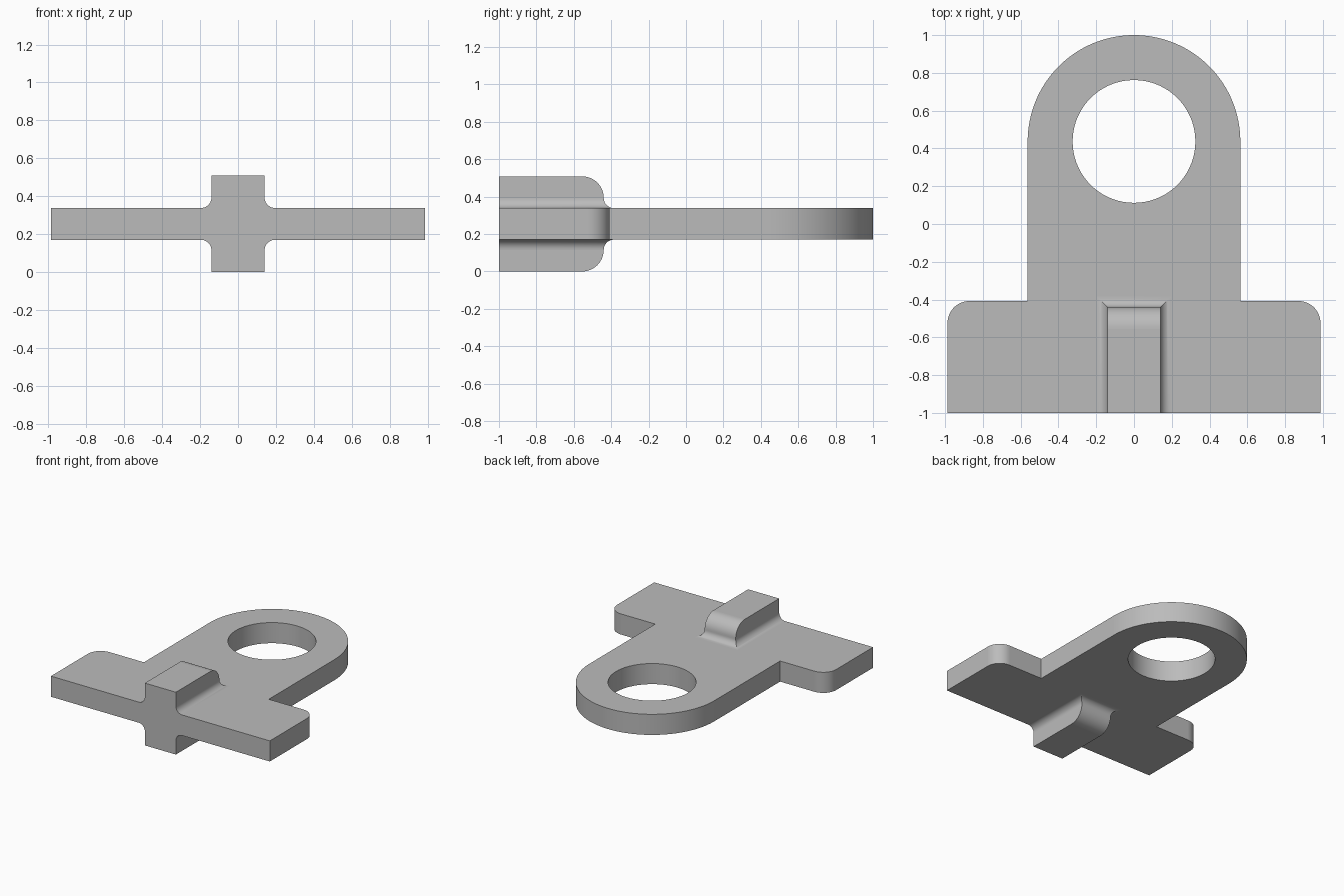
import bpy, bmesh
from math import sin, cos, pi, radians

if "Cube" in bpy.data.objects:
    bpy.data.objects.remove(bpy.data.objects["Cube"], do_unlink=True)

Z0, Z1, TOP = 0.17, 0.338, 0.508      # plate underside, plate top, rib top
MID = TOP / 2

grey = bpy.data.materials.new("grey metal")
grey.use_nodes = True
grey.diffuse_color = (0.5, 0.5, 0.5, 1)
grey.node_tree.nodes["Principled BSDF"].inputs["Base Color"].default_value = grey.diffuse_color


def arc(cx, cy, r, start, end, steps):
    angles = [radians(start + (end - start) * i / steps) for i in range(steps + 1)]
    return [(cx + r * cos(a), cy + r * sin(a)) for a in angles]


def make_object(name, bm):
    bmesh.ops.recalc_face_normals(bm, faces=bm.faces)
    mesh = bpy.data.meshes.new(name)
    bm.to_mesh(mesh)
    bm.free()
    mesh.materials.append(grey)
    obj = bpy.data.objects.new(name, mesh)
    bpy.context.collection.objects.link(obj)
    return obj


def add_loop(bm, points, z):
    verts = [bm.verts.new((x, y, z)) for x, y in points]
    return [bm.edges.new((v, verts[i - 1])) for i, v in enumerate(verts)]


# Plate: T-shaped outline with a round end and a round eye
W, BACK, R, ARM, EYE_Y = 0.987, -0.408, 0.115, 0.563, 0.437
right = [(W, -1)] + arc(W - R, BACK - R, R, 0, 90, 12) + [(ARM, BACK)]
left = [(-x, y) for x, y in reversed(right)]
outline = right + arc(0, EYE_Y, ARM, 0, 180, 64) + left
eye = arc(0, EYE_Y, 0.325, 0, 360, 72)[:-1]

bm = bmesh.new()
edges = add_loop(bm, outline, Z0) + add_loop(bm, eye, Z0)
bmesh.ops.triangle_fill(bm, edges=edges, use_beauty=True)
result = bmesh.ops.extrude_face_region(bm, geom=bm.faces[:])
top_verts = [g for g in result["geom"] if isinstance(g, bmesh.types.BMVert)]
bmesh.ops.translate(bm, verts=top_verts, vec=(0, 0, Z1 - Z0))
plate = make_object("bracket_plate", bm)

# Rib: stacked rectangular sections with a filleted foot and a rounded back end
HALF, RIB_BACK, FILLET, ROUND = 0.14, -0.44, 0.055, 0.115
foot = [(z, FILLET - d, FILLET - d) for d, z in
        [(FILLET * cos(a) , Z1 + FILLET - FILLET * sin(a)) for a in
         [pi / 2 * (1 - i / 10) for i in range(11)]]]
crown = [(z, 0, y) for y, z in arc(-ROUND, TOP - ROUND, ROUND, 0, 90, 14)]
upper = foot + crown
sections = [(2 * MID - z, side, back) for z, side, back in reversed(upper)] + upper

bm = bmesh.new()
rings = []
for z, side, back in sections:
    x, y = HALF + side, RIB_BACK + back
    rings.append([bm.verts.new((px, py, z)) for px, py in
                  ((-x, -1), (x, -1), (x, y), (-x, y))])
for a, b in zip(rings, rings[1:]):
    for i in range(4):
        bm.faces.new((a[i - 1], a[i], b[i], b[i - 1]))
bm.faces.new(rings[0])
bm.faces.new(rings[-1])
bmesh.ops.remove_doubles(bm, verts=bm.verts, dist=0.0005)
rib = make_object("rib", bm)

# Join rib and plate into one solid
union = plate.modifiers.new("rib_union", "BOOLEAN")
union.operation, union.solver, union.object = "UNION", "EXACT", rib
bpy.context.view_layer.objects.active = plate
plate.select_set(True)
bpy.ops.object.modifier_apply(modifier=union.name)
bpy.data.objects.remove(rib, do_unlink=True)

# Smooth the curved walls, keep the flat faces crisp
bpy.ops.object.shade_smooth_by_angle(angle=radians(30))
for face in plate.data.polygons:
    face.use_smooth = max(abs(c) for c in face.normal) < 0.9999
